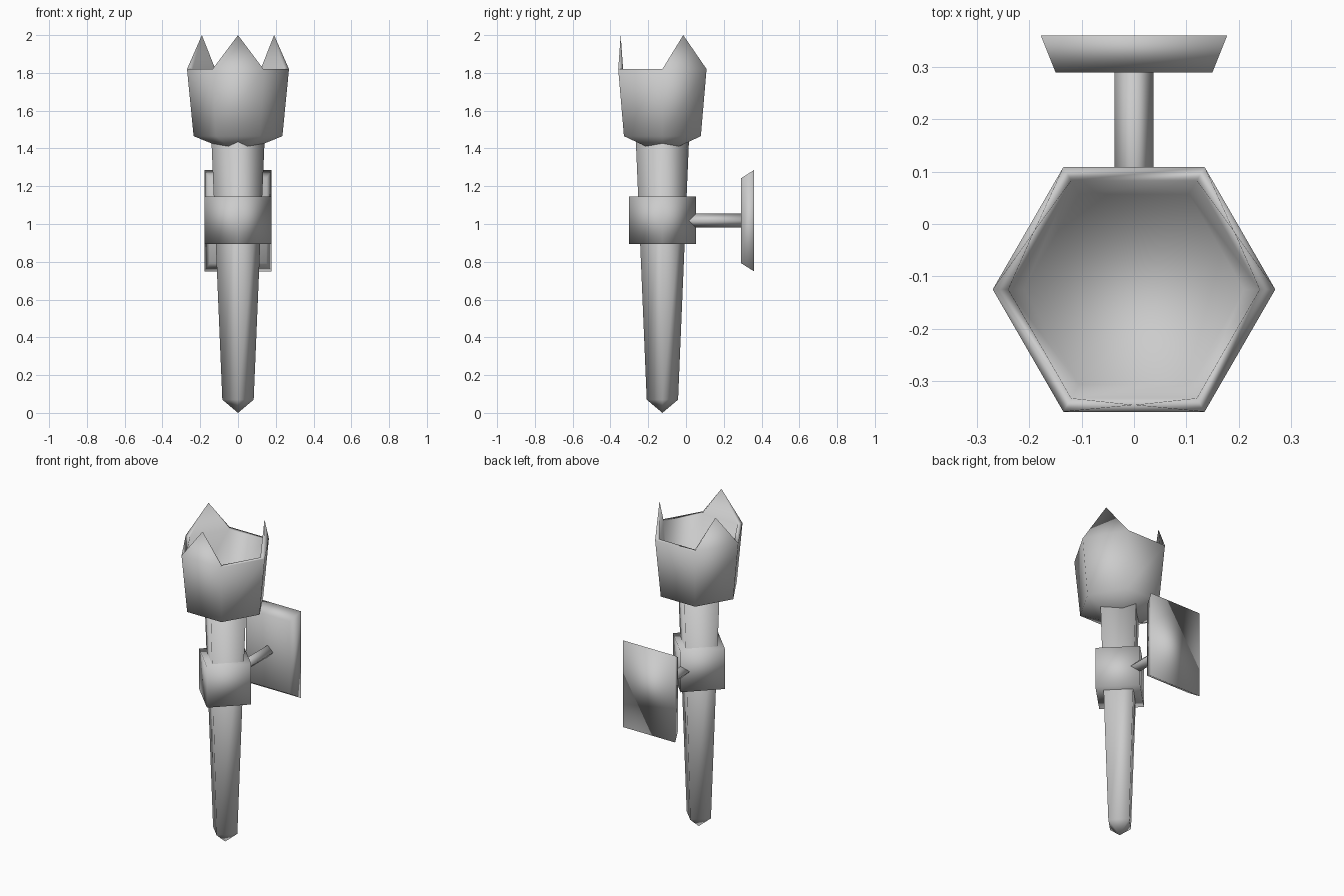
import bpy, bmesh
from math import cos, sin, pi
from mathutils import Vector

if "Cube" in bpy.data.objects:
    bpy.data.objects.remove(bpy.data.objects["Cube"])

AXIS_Y = -0.125  # torch axis, held in front of the wall plate


def ring(bm, sides, r, z):
    return [bm.verts.new((r * cos(2 * pi * i / sides), r * sin(2 * pi * i / sides), z))
            for i in range(sides)]


def bridge(bm, a, b):
    n = len(a)
    return [bm.faces.new((a[i], a[(i + 1) % n], b[(i + 1) % n], b[i])) for i in range(n)]


def lathe(bm, sides, profile):
    """Stack rings along a (radius, z) profile; radius 0 closes to a point, other ends get caps.
    Returns the faces of each band."""
    bands, prev = [], None
    for k, (r, z) in enumerate(profile):
        cur = [bm.verts.new((0, 0, z))] if r == 0 else ring(bm, sides, r, z)
        if prev is None:
            if r:
                bm.faces.new(cur[::-1])
        elif len(prev) == 1 or len(cur) == 1:
            tip, loop = (prev[0], cur) if len(prev) == 1 else (cur[0], prev)
            bands.append([bm.faces.new((loop[i], loop[(i + 1) % sides], tip))
                          for i in range(sides)])
        else:
            bands.append(bridge(bm, prev, cur))
        prev = cur
    if len(prev) > 1:
        bm.faces.new(prev)
    return bands


def finish(name, bm, location=(0, 0, 0), rotation=(0, 0, 0)):
    bmesh.ops.recalc_face_normals(bm, faces=bm.faces)
    for f in bm.faces:
        f.smooth = True
    mesh = bpy.data.meshes.new(name)
    bm.to_mesh(mesh)
    bm.free()
    ob = bpy.data.objects.new(name, mesh)
    ob.location, ob.rotation_euler = location, rotation
    bpy.context.collection.objects.link(ob)
    return ob


# Tapered four-sided handle with pointed foot
bm = bmesh.new()
lathe(bm, 4, [(0, 0), (0.083, 0.07), (0.141, 1.45)])
finish("handle", bm, (0, AXIS_Y, 0))

# Four-sided collar around the handle
bm = bmesh.new()
lathe(bm, 4, [(0.178, 0.895), (0.178, 1.145)])
finish("collar", bm, (0, AXIS_Y, 0))

# Hexagonal hollow cup: outside, rim, inside wall and floor
bm = bmesh.new()
bands = lathe(bm, 6, [(0, 1.37), (0.235, 1.465), (0.27, 1.82),
                      (0.24, 1.82), (0.21, 1.49)])
# Crown points on every other rim segment
for i in (0, 2, 4):
    face = bands[2][i]
    apex = face.calc_center_median() + Vector((0, 0, 0.18))
    bmesh.ops.poke(bm, faces=[face])["verts"][0].co = apex
finish("cup", bm, (0, AXIS_Y, 0))

# Four-sided bracket arm running back along y
bm = bmesh.new()
lathe(bm, 4, [(0.037, 0), (0.037, 0.435)])
finish("bracket_arm", bm, (0, -0.08, 1.018), (-pi / 2, 0, 0))

# Wall plate, bevelled towards the torch
bm = bmesh.new()
loops = [[bm.verts.new((sx * w, y, 1.0175 + sz * h))
          for sx, sz in ((-1, -1), (1, -1), (1, 1), (-1, 1))]
         for w, h, y in ((0.15, 0.224, 0.29), (0.178, 0.268, 0.36))]
bridge(bm, *loops)
bm.faces.new(loops[0])
bm.faces.new(loops[1])
finish("wall_plate", bm)
